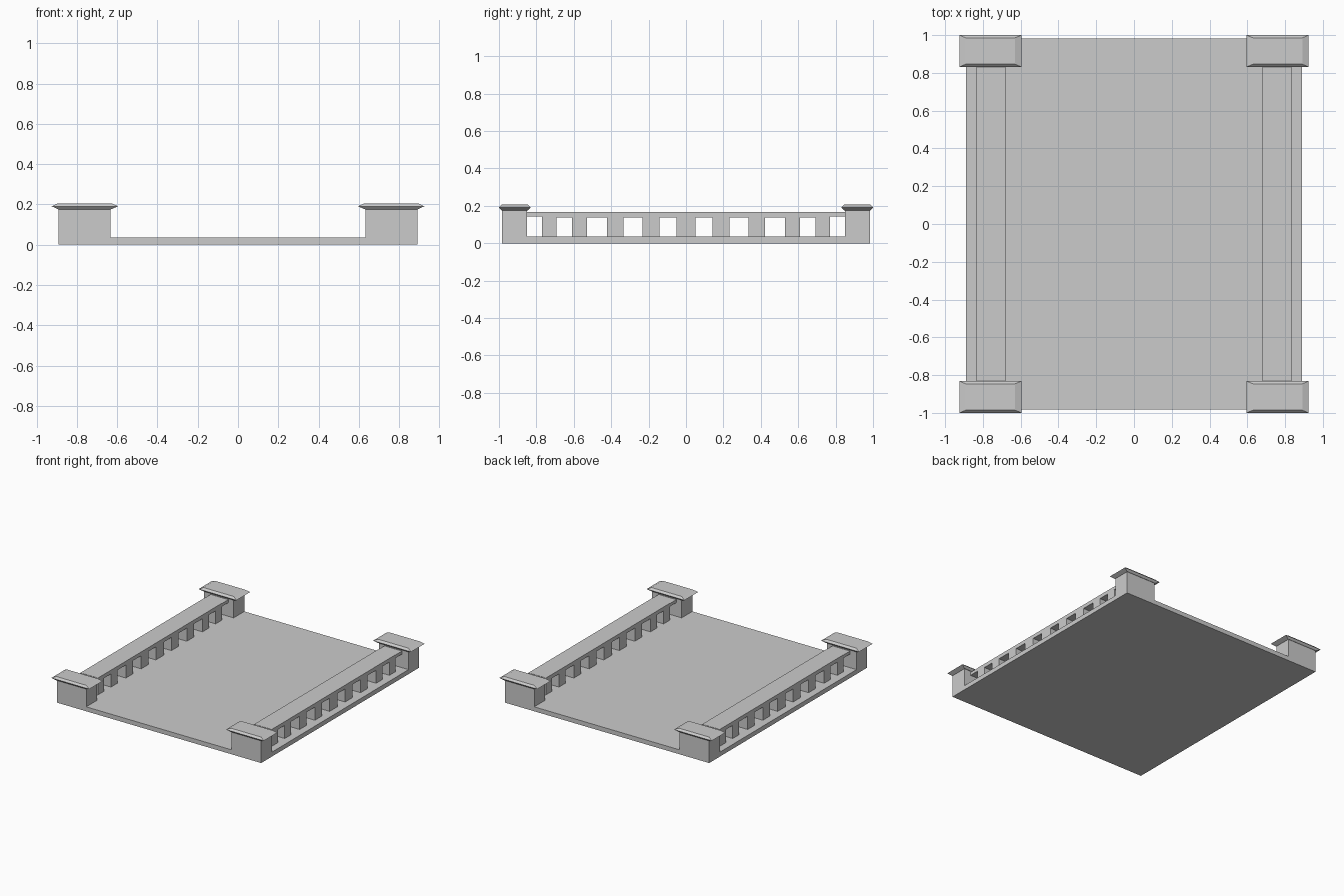
import bpy, bmesh

if "Cube" in bpy.data.objects:
    bpy.data.objects.remove(bpy.data.objects["Cube"])

DECK_TOP = 0.035
RAIL_BOTTOM, RAIL_TOP = 0.138, 0.168
RX0, RX1 = 0.68, 0.833          # railing thickness range in x


def loft(name, rings, cap_bottom=True, cap_top=True):
    """Stack of rectangles (x0, x1, y0, y1, z) joined into one flat-faced solid."""
    bm = bmesh.new()
    loops = []
    for x0, x1, y0, y1, z in rings:
        loops.append([bm.verts.new(p) for p in
                      ((x0, y0, z), (x1, y0, z), (x1, y1, z), (x0, y1, z))])
    for a, b in zip(loops, loops[1:]):
        for i in range(4):
            j = (i + 1) % 4
            bm.faces.new((a[i], a[j], b[j], b[i]))
    if cap_bottom:
        bm.faces.new(loops[0][::-1])
    if cap_top:
        bm.faces.new(loops[-1])
    bmesh.ops.recalc_face_normals(bm, faces=bm.faces)
    mesh = bpy.data.meshes.new(name)
    bm.to_mesh(mesh)
    bm.free()
    obj = bpy.data.objects.new(name, mesh)
    bpy.context.collection.objects.link(obj)
    return obj


def box(name, x0, x1, y0, y1, z0, z1, **caps):
    return loft(name, [(x0, x1, y0, y1, z0), (x0, x1, y0, y1, z1)], **caps)


def mirror(obj, x=True, y=False):
    mod = obj.modifiers.new("Mirror", 'MIRROR')
    mod.use_axis = (x, y, False)
    mod.use_mirror_merge = False


# Flat bridge deck
box("deck", -0.89, 0.89, -0.983, 0.983, 0, DECK_TOP)

# Corner pillars
pillar = box("pillar", 0.633, 0.89, 0.85, 0.983, DECK_TOP, 0.177,
             cap_bottom=False, cap_top=False)
mirror(pillar, y=True)

# Bevelled capstones, widest at mid height
inner = (0.63, 0.892, 0.846, 0.986)
outer = (0.595, 0.925, 0.831, 1.0)
capstone = loft("pillar_cap", [(*inner, 0.176), (*outer, 0.191), (*inner, 0.206)])
mirror(capstone, y=True)

# Handrail with slightly thinner ends running into the pillars
mirror(box("handrail", RX0, RX1, -0.77, 0.77, RAIL_BOTTOM, RAIL_TOP))
mirror(box("handrail_end", RX0, RX1, 0.77, 0.85, 0.142, 0.166,
           cap_bottom=True), y=True)

# Balusters: (centre, half width), mirrored front to back
for i, (cy, hw) in enumerate([(0, 0.05), (0.188, 0.045), (0.379, 0.044),
                              (0.569, 0.04), (0.732, 0.039)]):
    post = box(f"baluster_{i}", RX0, RX1, cy - hw, cy + hw, DECK_TOP, RAIL_BOTTOM,
               cap_bottom=False, cap_top=False)
    mirror(post, y=cy > 0)
